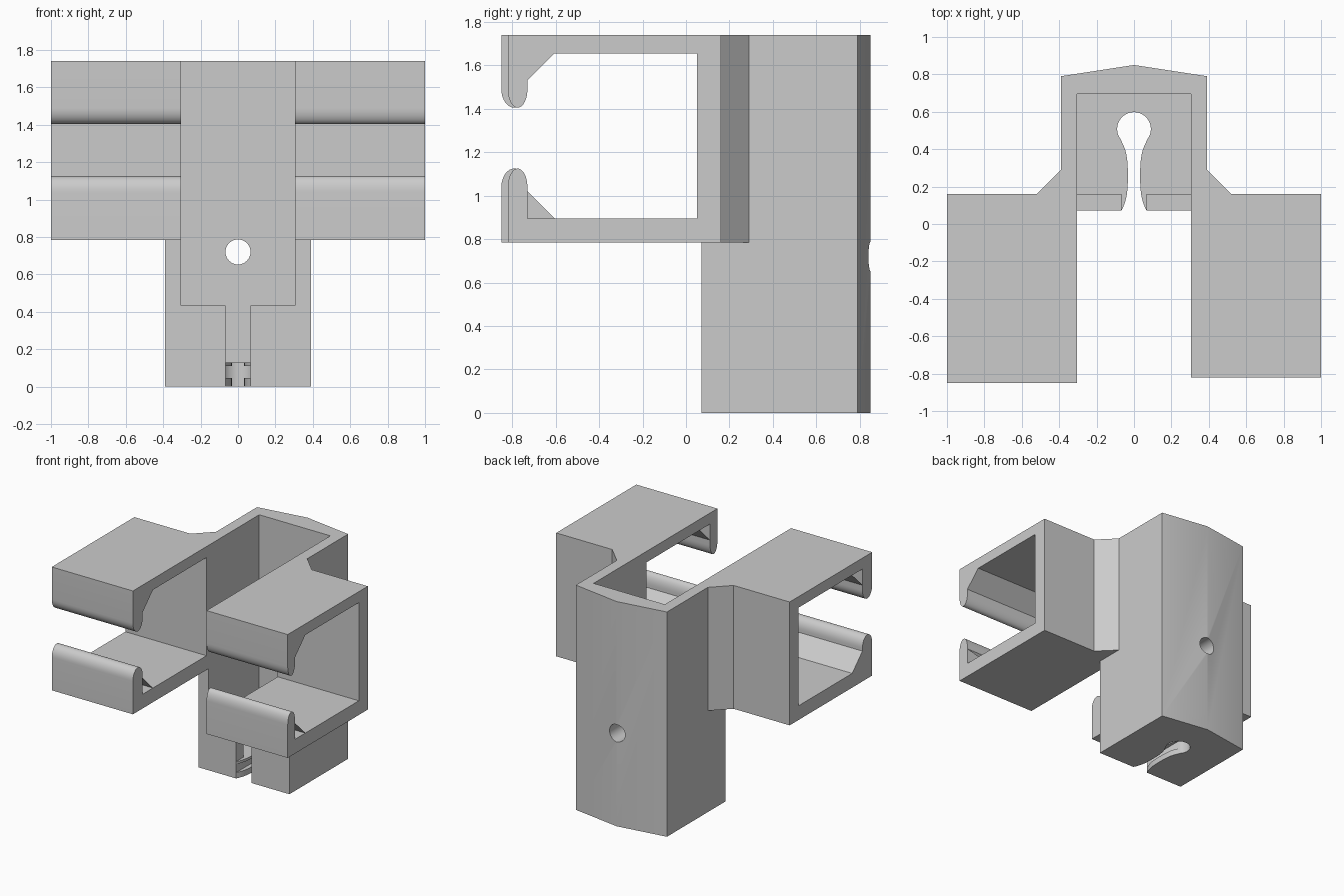
import bpy, bmesh, math

old = bpy.data.objects.get("Cube")
if old:
    bpy.data.objects.remove(old, do_unlink=True)

grey = bpy.data.materials.new("plain_grey")
grey.use_nodes = True
colour = (0.6, 0.6, 0.6, 1)
grey.diffuse_color = colour
grey.node_tree.nodes["Principled BSDF"].inputs["Base Color"].default_value = colour

AXES = {"x": lambda a, b, d: (d, a, b),
        "y": lambda a, b, d: (a, d, b),
        "z": lambda a, b, d: (a, b, d)}


def prism(name, pts, axis, lo, hi, caps=(True, True), walls=None):
    """Extrude a 2D outline along an axis; caps and walls may be left out."""
    bm = bmesh.new()
    place = AXES[axis]
    rings = [[bm.verts.new(place(a, b, d)) for a, b in pts] for d in (lo, hi)]
    for ring, wanted in zip(rings, caps):
        if wanted:
            bm.faces.new(ring)
    n = len(pts)
    for i in range(n if walls is None else walls):
        j = (i + 1) % n
        bm.faces.new((rings[0][i], rings[0][j], rings[1][j], rings[1][i]))
    bmesh.ops.recalc_face_normals(bm, faces=bm.faces)
    mesh = bpy.data.meshes.new(name)
    bm.to_mesh(mesh)
    bm.free()
    mesh.materials.append(grey)
    ob = bpy.data.objects.new(name, mesh)
    bpy.context.collection.objects.link(ob)
    return ob


def rect(a0, a1, b0, b1):
    return [(a0, b0), (a1, b0), (a1, b1), (a0, b1)]


def arc(ca, cb, ra, rb, start, end, steps=16):
    angles = [math.radians(start + (end - start) * i / steps) for i in range(steps + 1)]
    return [(ca + ra * math.cos(t), cb + rb * math.sin(t)) for t in angles]


def combine(target, tool, operation):
    mod = target.modifiers.new(operation, "BOOLEAN")
    mod.operation, mod.object, mod.solver = operation, tool, "EXACT"
    tool.hide_render = True
    bpy.context.view_layer.objects.active = target
    bpy.ops.object.modifier_apply(modifier=mod.name)
    bpy.data.objects.remove(tool, do_unlink=True)


BASE, TOP, LIP = 0.785, 1.74, -0.73


def clamp_profile(front):
    """C-shaped side outline with two rounded lips."""
    mid, half = (front + LIP) / 2, (LIP - front) / 2
    return ([(0.16, BASE)] + [(front, BASE)]
            + arc(mid, 1.04, half, 0.085, 180, 0)
            + [(LIP, 0.895), (0.05, 0.895), (0.05, 1.655), (LIP, 1.655)]
            + arc(mid, 1.49, half, 0.085, 0, -180)
            + [(front, TOP), (0.16, TOP)])


# Upright body with a shallow pointed back
bracket = prism("bracket", [(-0.39, 0.072), (0.39, 0.072), (0.39, 0.79),
                            (0, 0.85), (-0.39, 0.79)], "z", 0, TOP)

# Clamp arms and their slanted corner braces
for side, front in ((-1, -0.85), (1, -0.82)):
    lo, hi = sorted((side * 0.2, side))
    combine(bracket, prism("arm", clamp_profile(front), "x", lo, hi), "UNION")
    brace = [(side * x, y) for x, y in
             ((0.52, 0.16), (0.39, 0.29), (0.35, 0.29), (0.35, 0.1), (0.52, 0.1))]
    combine(bracket, prism("brace", brace, "z", BASE, TOP), "UNION")

# Inner channel, open at the top and front
combine(bracket, prism("channel", rect(-0.305, 0.305, 0.16, 0.695), "z", 0.13, 2), "DIFFERENCE")
combine(bracket, prism("opening", rect(-0.305, 0.305, -1, 0.5), "z", 0.435, 2), "DIFFERENCE")
combine(bracket, prism("front_slot", rect(-0.067, 0.067, -0.1, 0.3), "z", 0.13, 0.6), "DIFFERENCE")

# Keyhole through the floor, with a pinched neck
neck = []
for i in range(17):
    t = -1 + i / 8
    neck.append((0.033 + 0.034 * abs(t) ** 3, 0.2575 + 0.1855 * t))
keyhole = neck + arc(0, 0.508, 0.09, 0.09, -38, 218, 32) + [(-x, y) for x, y in reversed(neck)]
combine(bracket, prism("keyhole", keyhole, "z", -0.1, 0.3), "DIFFERENCE")
combine(bracket, prism("neck_notch", rect(-0.067, 0.067, -0.1, 0.5), "z", 0.045, 0.11), "DIFFERENCE")

# Round hole in the back wall
combine(bracket, prism("back_hole", arc(0, 0.72, 0.067, 0.067, 0, 348.75, 31), "y", 0.5, 1), "DIFFERENCE")

# Thin slanted gussets behind the lips, each closed at one end
parts = [bracket]
for side, name in ((-1, "right"), (1, "left")):
    lo, hi = sorted((side * 0.305, side))
    upper = [(LIP, 1.53), (-0.605, 1.655), (LIP, 1.655)]
    lower = [(LIP, 1.02), (-0.605, 0.895), (LIP, 0.895)]
    parts.append(prism(name + "_upper_gusset", upper, "x", lo, hi, (False, True), 1))
    parts.append(prism(name + "_lower_gusset", lower, "x", lo, hi, (True, False), 1))

# Smooth the curves, keep the corners sharp
bpy.ops.object.select_all(action="DESELECT")
for ob in parts:
    ob.select_set(True)
bpy.context.view_layer.objects.active = bracket
bpy.ops.object.shade_smooth_by_angle(angle=math.radians(30))
